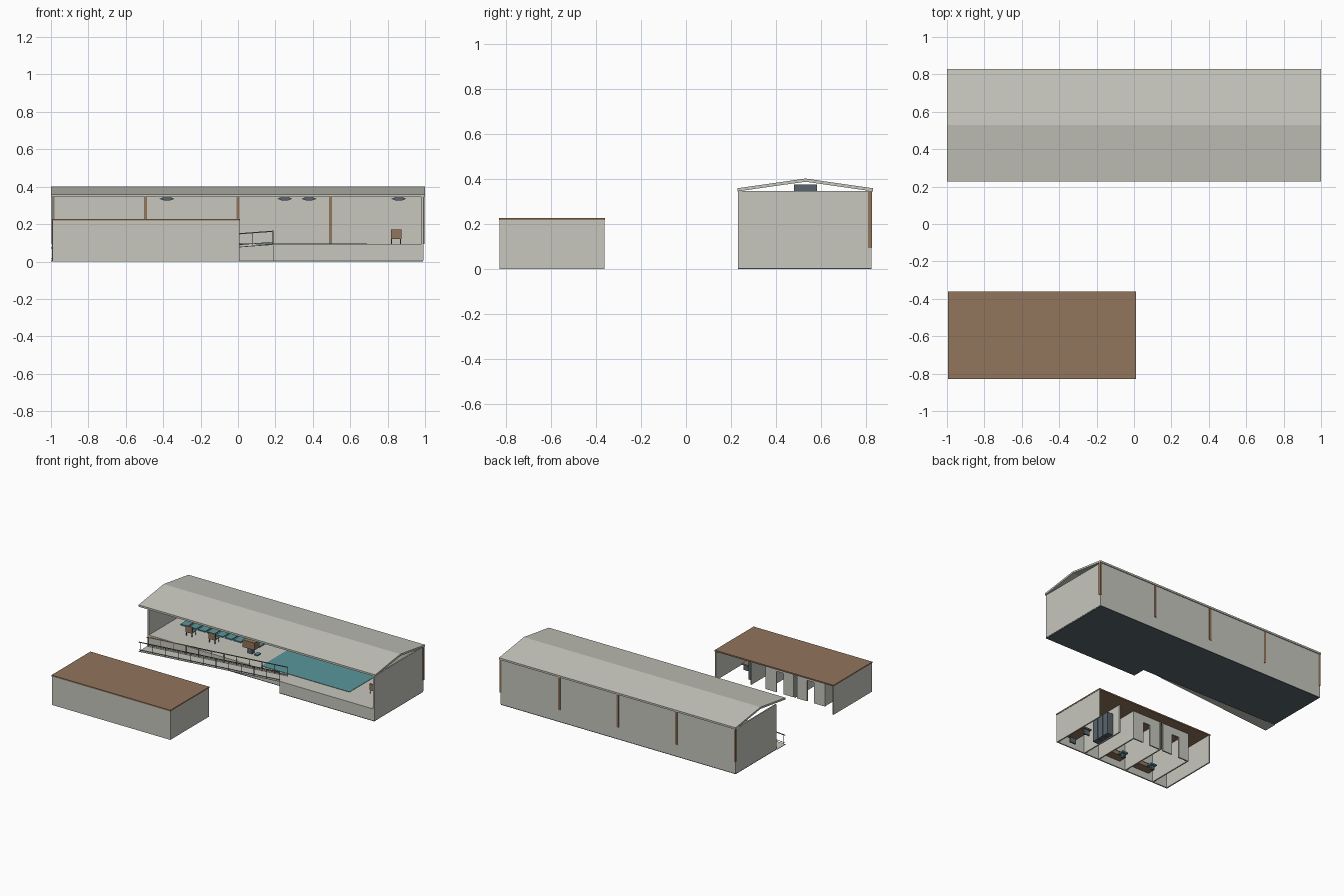
import bpy, bmesh, math

if "Cube" in bpy.data.objects:
    bpy.data.objects.remove(bpy.data.objects["Cube"])


def material(name, color):
    m = bpy.data.materials.new(name)
    m.diffuse_color = (*color, 1)
    m.use_nodes = True
    m.node_tree.nodes["Principled BSDF"].inputs["Base Color"].default_value = m.diffuse_color
    return m


GREY = material("light_grey", (0.57, 0.57, 0.515))
WOOD = material("brown_wood", (0.283, 0.178, 0.107))
TEAL = material("teal_water", (0.10, 0.31, 0.33))
SLATE = material("dark_slate", (0.10, 0.13, 0.15))


def finish(name, bm, mat):
    bmesh.ops.recalc_face_normals(bm, faces=bm.faces)
    me = bpy.data.meshes.new(name)
    bm.to_mesh(me)
    bm.free()
    me.materials.append(mat)
    ob = bpy.data.objects.new(name, me)
    bpy.context.collection.objects.link(ob)
    return ob


def prism(name, profile, axis, a, b, mat):
    """Extrude a 2D profile along x (profile y,z), y (x,z) or z (x,y)."""
    def place(p, t):
        return {"x": (t, *p), "y": (p[0], t, p[1]), "z": (*p, t)}[axis]
    bm = bmesh.new()
    f = bm.faces.new([bm.verts.new(place(p, a)) for p in profile])
    r = bmesh.ops.extrude_face_region(bm, geom=[f])
    k = "xyz".index(axis)
    for v in r["geom"]:
        if isinstance(v, bmesh.types.BMVert):
            v.co[k] = b
    return finish(name, bm, mat)


def box(name, x0, x1, y0, y1, z0, z1, mat):
    return prism(name, [(x0, y0), (x1, y0), (x1, y1), (x0, y1)], "z", z0, z1, mat)


# ---- Long hall: base with a notch for the ramp ----
RX = 0.19      # upper end of the ramp
FLOOR = 0.093
outline = [(-0.995, 0.33), (RX, 0.33), (RX, 0.23), (0.99, 0.23), (0.99, 0.822), (-0.995, 0.822)]
prism("hall_base_slab", outline, "z", 0, 0.006, SLATE)
prism("hall_platform", outline, "z", 0.006, FLOOR, GREY)

# Walls and columns
box("hall_right_wall", 0.982, 0.992, 0.23, 0.822, 0.006, 0.346, GREY)
box("hall_left_wall", -0.995, -0.985, 0.33, 0.822, 0.006, 0.346, GREY)
box("hall_back_wall", -0.99, 0.99, 0.812, 0.822, FLOOR, 0.352, GREY)
for i in range(5):
    x = -0.99 + i * 0.495
    box("back_column", x - 0.008, x + 0.008, 0.808, 0.826, FLOOR, 0.35, WOOD)

# Gabled roof
prism("hall_roof", [(0.228, 0.345), (0.228, 0.359), (0.53, 0.402), (0.83, 0.359),
                    (0.83, 0.345), (0.53, 0.388)], "x", -1, 1, GREY)

# Pool and row of teal mats
box("pool_water", -0.055, 0.69, 0.36, 0.70, FLOOR, FLOOR + 0.003, TEAL)
for i in range(9):
    x = -0.9 + i * 0.075
    box("floor_mat", x, x + 0.06, 0.59, 0.68, FLOOR, FLOOR + 0.008, TEAL)

# Ceiling lamps
for x in (-0.38, 0.25, 0.38, 0.86):
    box("lamp_box", x - 0.03, x + 0.03, 0.48, 0.58, 0.345, 0.376, SLATE)
    dish = [(x + dx, z) for dx, z in ((-0.04, 0.335), (-0.018, 0.327), (0.018, 0.327),
                                      (0.04, 0.335), (0.018, 0.345), (-0.018, 0.345))]
    prism("lamp_dish", dish, "y", 0.49, 0.57, SLATE)

# Chairs with a wooden back, slate legs and a teal seat
for x, y in ((-0.745, 0.47), (-0.55, 0.47), (0.845, 0.42)):
    box("chair_back", x - 0.028, x + 0.028, y, y + 0.008, 0.12, 0.17, WOOD)
    box("chair_seat", x - 0.025, x + 0.025, y + 0.008, y + 0.055, 0.12, 0.126, TEAL)
    for sx in (-0.024, 0.024):
        for dy in (0.005, 0.05):
            box("chair_leg", x + sx - 0.002, x + sx + 0.002, y + dy - 0.002, y + dy + 0.002,
                FLOOR, 0.121, SLATE)

# Desk cabinet on a stand
box("cabinet", -0.29, -0.19, 0.47, 0.53, 0.135, 0.19, WOOD)
box("cabinet_stand", -0.26, -0.22, 0.485, 0.515, FLOOR, 0.135, SLATE)
box("cabinet_seat", -0.18, -0.15, 0.45, 0.49, 0.11, 0.118, TEAL)


# ---- Ramp with railings on both sides ----
def ramp_z(x):
    return 0.004 + (FLOOR - 0.004) * (x + 1) / (RX + 1)


def sloped(name, y0, y1, up, thick, mat):
    a, b = ramp_z(-1) + up, ramp_z(RX) + up
    prism(name, [(-1, a), (RX, b), (RX, b - thick), (-1, a - thick)], "y", y0, y1, mat)


sloped("ramp", 0.23, 0.33, 0, 0.004, GREY)
for y in (0.230, 0.326):
    sloped("handrail", y, y + 0.004, 0.072, 0.006, WOOD)
    sloped("lower_rail", y + 0.001, y + 0.003, 0.012, 0.003, SLATE)
    for i in range(12):
        x = -0.99 + i * (RX + 0.987) / 11
        box("railing_post", x - 0.0015, x + 0.0015, y + 0.0005, y + 0.0035,
            ramp_z(x) - 0.002, ramp_z(x) + 0.068, SLATE)

# ---- Small building: roof and outer walls, open at the back ----
box("annex_roof", -0.995, 0.01, -0.83, -0.36, 0.218, 0.228, WOOD)
box("annex_front_wall", -0.993, 0.008, -0.828, -0.818, 0, 0.218, GREY)
box("annex_left_wall", -0.993, -0.983, -0.828, -0.362, 0, 0.218, GREY)
box("annex_right_wall", -0.002, 0.008, -0.828, -0.362, 0, 0.218, GREY)

# Partitions
for x in (-0.24, -0.37, -0.61, -0.86):
    box("annex_partition", x - 0.005, x + 0.005, -0.82, -0.44, 0, 0.218, GREY)

# Two stalls: wall with a doorway, vanity, basin and stool
for x0, x1 in ((-0.60, -0.37), (-0.86, -0.63)):
    c = (x0 + x1) / 2
    d = 0.03
    door = [(x0, 0), (c - d, 0), (c - d, 0.16), (c + d, 0.16), (c + d, 0), (x1, 0),
            (x1, 0.218), (x0, 0.218)]
    prism("stall_wall", door, "y", -0.45, -0.44, GREY)
    box("vanity", c - 0.07, c + 0.07, -0.815, -0.75, 0.05, 0.08, WOOD)
    box("basin", c - 0.03, c + 0.03, -0.80, -0.76, 0.08, 0.09, TEAL)
    box("stool", c - 0.025, c + 0.025, -0.72, -0.67, 0.03, 0.04, TEAL)
    box("stool_base", c - 0.01, c + 0.01, -0.705, -0.685, 0, 0.03, SLATE)

# Lockers and bench
for i in range(3):
    y = -0.66 + i * 0.055
    box("locker", -0.23, -0.18, y, y + 0.05, 0, 0.17, SLATE)
box("bench", -0.12, -0.05, -0.78, -0.60, 0.04, 0.05, WOOD)
for y in (-0.77, -0.62):
    box("bench_leg", -0.11, -0.06, y, y + 0.01, 0, 0.04, SLATE)
